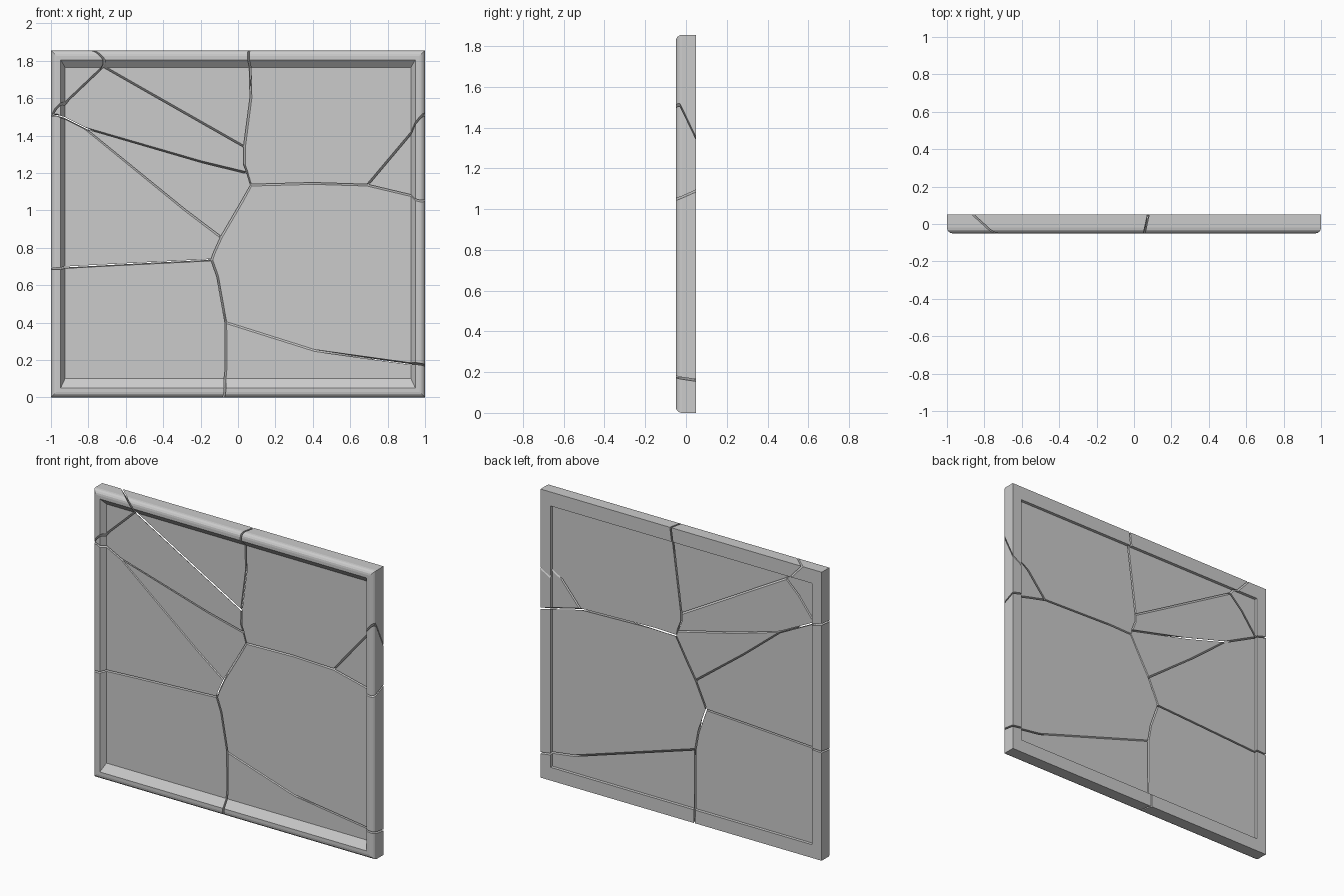
import bpy, bmesh, math
from mathutils import Vector

if "Cube" in bpy.data.objects:
    bpy.data.objects.remove(bpy.data.objects["Cube"])

Y_FRONT, Y_BACK = -0.015, 0.03      # panel faces inside the frame


def make_object(name, verts, faces):
    bm = bmesh.new()
    vs = [bm.verts.new(v) for v in verts]
    for f in faces:
        bm.faces.new([vs[i] for i in f])
    bmesh.ops.recalc_face_normals(bm, faces=bm.faces)
    bmesh.ops.triangulate(bm, faces=[f for f in bm.faces if len(f.verts) == 4])
    mesh = bpy.data.meshes.new(name)
    bm.to_mesh(mesh)
    bm.free()
    ob = bpy.data.objects.new(name, mesh)
    bpy.context.collection.objects.link(ob)
    return ob


def loft(name, loops):
    # closed body through loops of equal length, capped at both ends
    n = len(loops[0])
    faces = [list(range(n)), [(len(loops) - 1) * n + i for i in range(n)]]
    for k in range(len(loops) - 1):
        for i in range(n):
            j = (i + 1) % n
            faces.append([k * n + i, k * n + j, (k + 1) * n + j, (k + 1) * n + i])
    return make_object(name, [v for loop in loops for v in loop], faces)


# whole framed slab: rectangles (half width, bottom, top, y) from back to front
rings = [(0.93, 0.085, 1.765, Y_BACK), (0.93, 0.085, 1.765, 0.05), (1, 0, 1.855, 0.05)]
r = 0.03
for k in range(5):
    a = k * math.pi / 8
    d = r * (1 - math.cos(a))
    rings.append((1 - d, d, 1.855 - d, -0.05 + r - r * math.sin(a)))
rings += [(0.948, 0.05, 1.805, -0.05), (0.925, 0.10, 1.765, Y_FRONT)]
slab = loft("framed_slab", [[(-w, y, b), (w, y, b), (w, y, t), (-w, y, t)]
                            for w, b, t, y in rings])
slab.hide_render = True

# crack junctions: x, z on the panel front, then x, z on the panel back
nodes = {
    'A': (0.06, 1.95, 0.07, 1.95), 'B': (0.035, 1.34, 0.012, 1.31),
    'C': (0.05, 1.20, 0.04, 1.19), 'D': (0.07, 1.135, 0.05, 1.16),
    'E': (0.69, 1.135, 0.728, 1.148), 'F': (1.1, 1.545, 1.1, 1.45),
    'G': (1.1, 1.035, 1.1, 1.055), 'H': (-0.09, 0.855, -0.09, 0.91),
    'I': (-0.14, 0.735, -0.165, 0.74), 'J': (-0.065, 0.40, -0.088, 0.465),
    'K': (-0.09, -0.1, -0.098, -0.1), 'L': (1.1, 0.155, 1.1, 0.148),
    'M': (-1.1, 0.685, -1.1, 0.69), 'N': (-0.82, 1.44, -0.69, 1.38),
    'O': (-0.975, 1.505, -0.94, 1.50), 'P': (-0.72, 1.77, -0.735, 1.736),
    'S': (-1.1, 1.53, -1.1, 1.54), 'T': (-0.875, 1.95, -0.925, 1.95),
    'a': (-1.1, -0.1) * 2, 'b': (1.1, -0.1) * 2,
    'c': (1.1, 1.95) * 2, 'd': (-1.1, 1.95) * 2,
}


def node_at(key, y):
    x0, z0, x1, z1 = nodes[key]
    t = (y - Y_FRONT) / (Y_BACK - Y_FRONT)
    return Vector((x0 + (x1 - x0) * t, z0 + (z1 - z0) * t))


def inset(pts, gap):
    # move every edge of a counter-clockwise outline inward by gap
    out = []
    for i, p in enumerate(pts):
        e1 = (p - pts[i - 1]).normalized()
        e2 = (pts[(i + 1) % len(pts)] - p).normalized()
        n1, n2 = Vector((-e1.y, e1.x)), Vector((-e2.y, e2.x))
        out.append(p + (n1 + n2) * gap / max(1 + n1.dot(n2), 0.15))
    return out


# each shard is a slanted prism cut out of the slab
shards = {
    "top_right_shard": "BCDEFcA", "right_wedge_shard": "EGF",
    "centre_shard": "IJLGEDH", "bottom_right_shard": "KbLJ",
    "bottom_left_shard": "aKJIM", "left_shard": "MIHNOS",
    "inner_wedge_shard": "HDCN", "upper_left_shard": "NCBPO",
    "corner_shard": "SOPTd", "top_shard": "PBAT",
}
for name, keys in shards.items():
    loops = []
    for y in (-0.07, 0.07):
        loops.append([(p.x, y, p.y) for p in inset([node_at(k, y) for k in keys], 0.005)])
    ob = loft(name, loops)
    cut = ob.modifiers.new("cut", 'BOOLEAN')
    cut.operation, cut.solver, cut.object = 'INTERSECT', 'EXACT', slab
    dg = bpy.context.evaluated_depsgraph_get()
    mesh = bpy.data.meshes.new_from_object(ob.evaluated_get(dg))
    ob.modifiers.clear()
    ob.data = mesh

bpy.data.objects.remove(slab)
